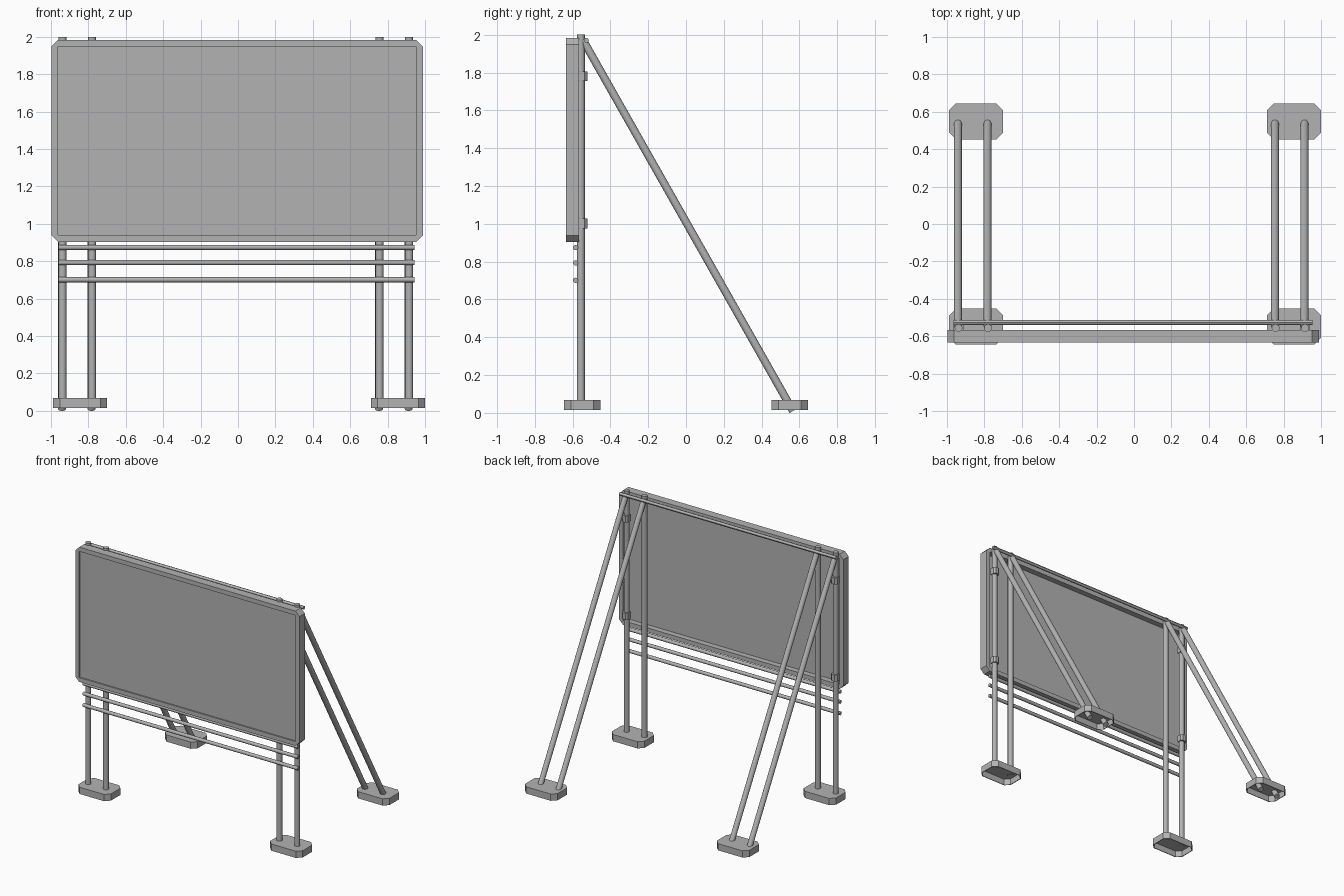
import bpy, bmesh
from mathutils import Vector

if "Cube" in bpy.data.objects:
    bpy.data.objects.remove(bpy.data.objects["Cube"])

POST_X = (-0.938, -0.780, 0.757, 0.915)
POST_Y = -0.556

GREY = bpy.data.materials.new("painted_steel")
GREY.diffuse_color = (0.45, 0.45, 0.45, 1)
GREY.use_nodes = True
GREY.node_tree.nodes["Principled BSDF"].inputs["Base Color"].default_value = GREY.diffuse_color


def finish(name, bm):
    bmesh.ops.recalc_face_normals(bm, faces=bm.faces[:])
    me = bpy.data.meshes.new(name)
    bm.to_mesh(me)
    bm.free()
    me.materials.append(GREY)
    ob = bpy.data.objects.new(name, me)
    bpy.context.collection.objects.link(ob)
    return ob


def chamfered(x0, x1, y0, y1, c):
    """Outline of a rectangle with four cut corners, counter-clockwise."""
    return [(x0 + c, y0), (x1 - c, y0), (x1, y0 + c), (x1, y1 - c),
            (x1 - c, y1), (x0 + c, y1), (x0, y1 - c), (x0, y0 + c)]


def extrude_all(bm, vec):
    geo = bmesh.ops.extrude_face_region(bm, geom=bm.faces[:], use_keep_orig=True)
    bmesh.ops.translate(bm, vec=vec,
                        verts=[g for g in geo["geom"] if isinstance(g, bmesh.types.BMVert)])


def rod(name, a, b, r, sides=16):
    a, b = Vector(a), Vector(b)
    bpy.ops.mesh.primitive_cylinder_add(vertices=sides, radius=r, depth=(b - a).length,
                                        location=(a + b) / 2)
    ob = bpy.context.object
    ob.name = name
    ob.rotation_euler = (b - a).to_track_quat('Z', 'Y').to_euler()
    ob.data.materials.append(GREY)
    bpy.ops.object.shade_smooth_by_angle()
    return ob


def box(name, lo, hi):
    bm = bmesh.new()
    bmesh.ops.create_cube(bm, size=1)
    lo, hi = Vector(lo), Vector(hi)
    for v in bm.verts:
        v.co = [(l + h) / 2 + c * (h - l) for l, h, c in zip(lo, hi, v.co)]
    return finish(name, bm)


# Board frame: cut-corner outline around a rectangular opening
X0, X1, Z0, Z1, C = -0.998, 0.988, 0.904, 1.984, 0.035
F, B = -0.634, -0.566
bm = bmesh.new()
out = [bm.verts.new((x, F, z)) for x, z in chamfered(X0, X1, Z0, Z1, C)]
inn = [bm.verts.new((x, F, z)) for x, z in
       ((X0 + C, Z0 + C), (X1 - C, Z0 + C), (X1 - C, Z1 - C), (X0 + C, Z1 - C))]
for i in range(4):
    j = (i + 1) % 4
    bm.faces.new((out[2 * i], out[2 * i + 1], inn[j], inn[i]))
    bm.faces.new((out[2 * i + 1], out[(2 * i + 2) % 8], inn[j]))
extrude_all(bm, (0, B - F, 0))
finish("board_frame", bm)

# Board sheet set back inside the frame
box("board_sheet", (X0 + C, F + 0.010, Z0 + C), (X1 - C, F + 0.022, Z1 - C))

# Upright posts and slanted back braces
for i, x in enumerate(POST_X):
    rod(f"front_post_{i}", (x, POST_Y, 0.06), (x, POST_Y, 2.0), 0.021)
    rod(f"back_brace_{i}", (x - 0.003, 0.566, 0.01), (x - 0.003, -0.545, 1.972), 0.021)

# Horizontal rails below the board, and one behind the top
for i, z in enumerate((0.701, 0.793, 0.874)):
    rod(f"front_rail_{i}", (-0.961, -0.584, z), (0.943, -0.584, z), 0.014, 12)
rod("top_rail", (-0.966, -0.527, 1.970), (0.955, -0.527, 1.970), 0.013, 12)

# Clamps holding the outer posts to the board
for x in (POST_X[0], POST_X[3]):
    for z in (0.976, 1.754):
        bm = bmesh.new()
        h, y0, y1, c = 0.027, B - 0.006, -0.522, 0.014
        prof = [(x - h, y0), (x + h, y0), (x + h, y1 - c), (x + h - c, y1),
                (x - h + c, y1), (x - h, y1 - c)]
        bm.faces.new([bm.verts.new((px, py, z)) for px, py in prof])
        extrude_all(bm, (0, 0, 0.052))
        finish("post_clamp", bm)

# Feet: cut-corner shells, open underneath
for side, x0, x1 in (("left", -0.988, -0.70), ("right", 0.711, 1.0)):
    for end, y0, y1 in (("front", -0.645, -0.453), ("back", 0.453, 0.645)):
        bm = bmesh.new()
        pts = chamfered(x0, x1, y0, y1, 0.036)
        lo = [bm.verts.new((x, y, 0.014)) for x, y in pts]
        hi = [bm.verts.new((x, y, 0.068)) for x, y in pts]
        bm.faces.new(hi)
        for i in range(8):
            j = (i + 1) % 8
            bm.faces.new((lo[i], lo[j], hi[j], hi[i]))
        foot = finish(f"{end}_{side}_foot", bm)
        mod = foot.modifiers.new("thickness", 'SOLIDIFY')
        mod.thickness = 0.006
        mod.offset = -1
